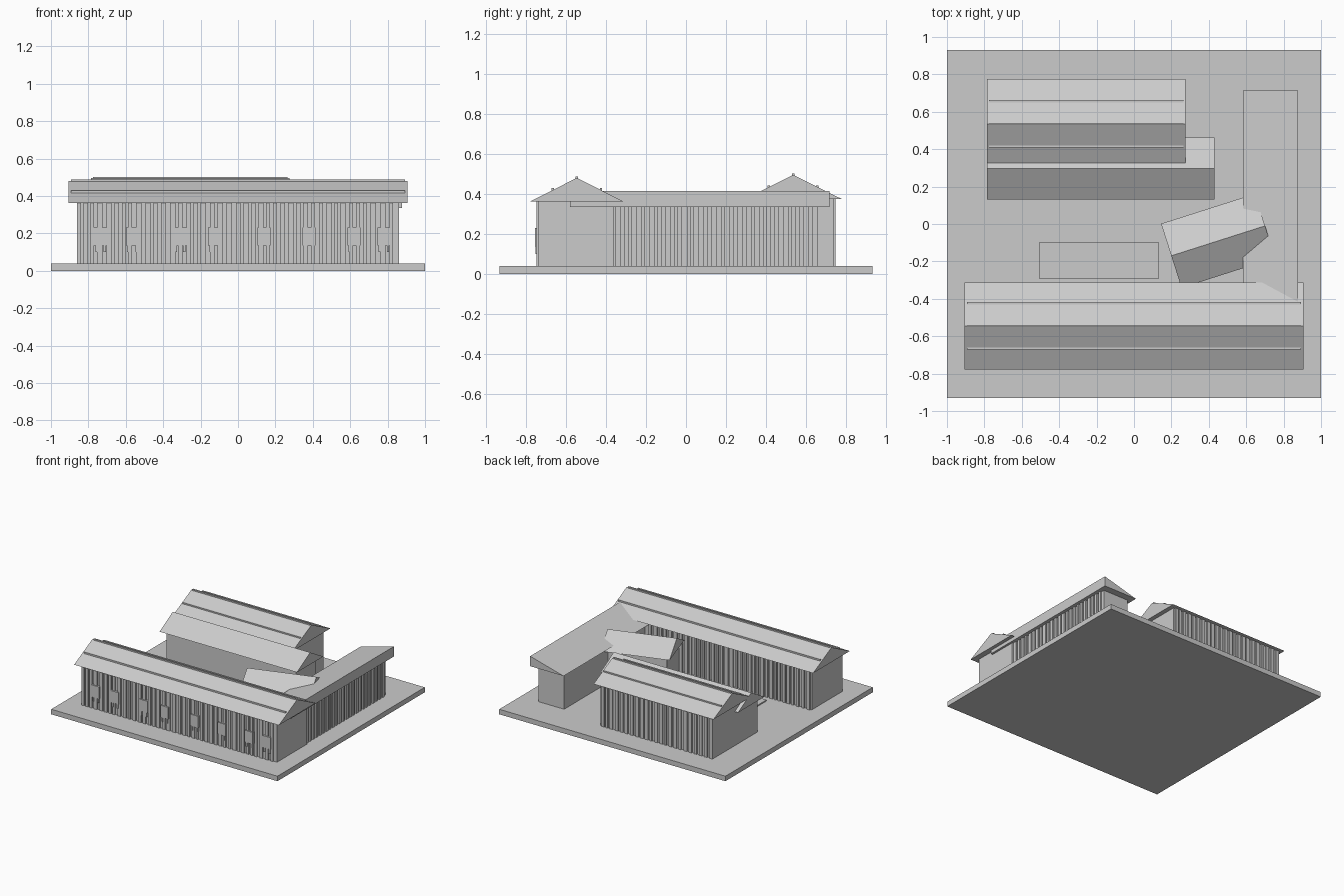
import bpy, bmesh, math, random
from mathutils import Matrix, Vector

if "Cube" in bpy.data.objects:
    bpy.data.objects.remove(bpy.data.objects["Cube"])

random.seed(4)
grey = bpy.data.materials.new("plain_grey")
grey.diffuse_color = (0.6, 0.6, 0.6, 1)
grey.use_nodes = True
grey.node_tree.nodes["Principled BSDF"].inputs["Base Color"].default_value = grey.diffuse_color


def finish(bm, name):
    bmesh.ops.recalc_face_normals(bm, faces=bm.faces)
    mesh = bpy.data.meshes.new(name)
    bm.to_mesh(mesh)
    bm.free()
    mesh.materials.append(grey)
    ob = bpy.data.objects.new(name, mesh)
    bpy.context.collection.objects.link(ob)
    return ob


def add_box(bm, x0, x1, y0, y1, z0, z1):
    m = Matrix.Translation(((x0 + x1) / 2, (y0 + y1) / 2, (z0 + z1) / 2))
    m = m @ Matrix.Diagonal((x1 - x0, y1 - y0, z1 - z0, 1))
    bmesh.ops.create_cube(bm, size=1, matrix=m)


def box(name, *dims):
    bm = bmesh.new()
    add_box(bm, *dims)
    return finish(bm, name)


def prism(name, profile, axis, a, b):
    """Extrude a (horizontal, z) profile along x or y from a to b."""
    bm = bmesh.new()
    pts = [(a, h, z) if axis == "x" else (h, a, z) for h, z in profile]
    face = bm.faces.new([bm.verts.new(p) for p in pts])
    ext = bmesh.ops.extrude_face_region(bm, geom=[face])
    move = Vector((b - a, 0, 0)) if axis == "x" else Vector((0, b - a, 0))
    bmesh.ops.translate(bm, vec=move, verts=[v for v in ext["geom"] if isinstance(v, bmesh.types.BMVert)])
    return finish(bm, name)


def gable(name, x0, x1, yc, half, eave, ridge):
    return prism(name, [(yc - half, eave), (yc + half, eave), (yc, ridge)], "x", x0, x1)


def roof_bars(name, x0, x1, yc, eave, ridge):
    """Ridge cap and one purlin halfway down each slope."""
    bm = bmesh.new()
    mid = (eave + ridge) / 2
    for dy, z in ((0, ridge), (-0.121, mid), (0.121, mid)):
        add_box(bm, x0, x1, yc + dy - 0.006, yc + dy + 0.006, z - 0.008, z + 0.007)
    finish(bm, name)


def battens(name, axis, start, end, face, out, z1):
    """Irregular vertical boards on a wall; out is the signed thickness."""
    bm = bmesh.new()
    p = start
    lo, hi = sorted((face, face + out))
    while p < end - 0.02:
        w = random.uniform(0.018, 0.030)
        if axis == "x":
            add_box(bm, p, p + w, lo, hi, 0.04, z1)
        else:
            add_box(bm, lo, hi, p, p + w, 0.04, z1)
        p += w + random.uniform(0.012, 0.024)
    finish(bm, name)


# ground slab and low courtyard pad
box("base_slab", -1, 1, -0.93, 0.93, 0, 0.04)
box("courtyard_pad", -0.505, 0.13, -0.295, -0.095, 0.04, 0.05)

# long front building
box("front_walls", -0.86, 0.86, -0.735, -0.36, 0.04, 0.365)
battens("front_wall_boards", "x", -0.86, 0.86, -0.735, -0.01, 0.365)
battens("front_rear_boards", "x", -0.85, 0.60, -0.36, 0.012, 0.365)
gable("front_roof", -0.905, 0.905, -0.545, 0.232, 0.363, 0.48)
roof_bars("front_roof_bars", -0.892, 0.892, -0.545, 0.363, 0.48)

# windows with two short legs
bm = bmesh.new()
for x in (-0.735, -0.565, -0.31, -0.125, 0.14, 0.38, 0.62, 0.78):
    add_box(bm, x - 0.035, x + 0.035, -0.753, -0.735, 0.135, 0.23)
    for s in (-1, 1):
        add_box(bm, x + s * 0.022 - 0.006, x + s * 0.022 + 0.006, -0.75, -0.735, 0.10, 0.135)
finish(bm, "front_windows")

# back building
box("back_walls", -0.755, 0.24, 0.33, 0.735, 0.04, 0.378)
battens("back_wall_boards", "x", -0.755, 0.24, 0.735, 0.01, 0.378)
gable("back_roof", -0.785, 0.275, 0.535, 0.24, 0.376, 0.495)
roof_bars("back_roof_bars", -0.775, 0.265, 0.535, 0.376, 0.495)

# lower extension in front of the back building
box("extension_walls", -0.755, 0.39, 0.175, 0.42, 0.04, 0.315)
gable("extension_roof", -0.785, 0.43, 0.297, 0.166, 0.312, 0.408)

# right wing with single-pitch roof, high on the outside
box("wing_walls", 0.615, 0.84, -0.40, 0.66, 0.04, 0.337)
battens("wing_wall_boards", "y", -0.355, 0.64, 0.84, 0.012, 0.337)
prism("wing_roof", [(0.582, 0.335), (0.877, 0.335), (0.877, 0.415)], "y", -0.58, 0.715)

# turned link building in the courtyard
turn = Matrix.Translation((0.45, -0.09, 0)) @ Matrix.Rotation(math.radians(17.7), 4, "Z")
link_walls = box("link_walls", -0.23, 0.23, -0.14, 0.14, 0.04, 0.31)
link_roof = gable("link_roof", -0.263, 0.263, 0, 0.18, 0.305, 0.402)
for ob in (link_walls, link_roof):
    ob.data.transform(turn)
